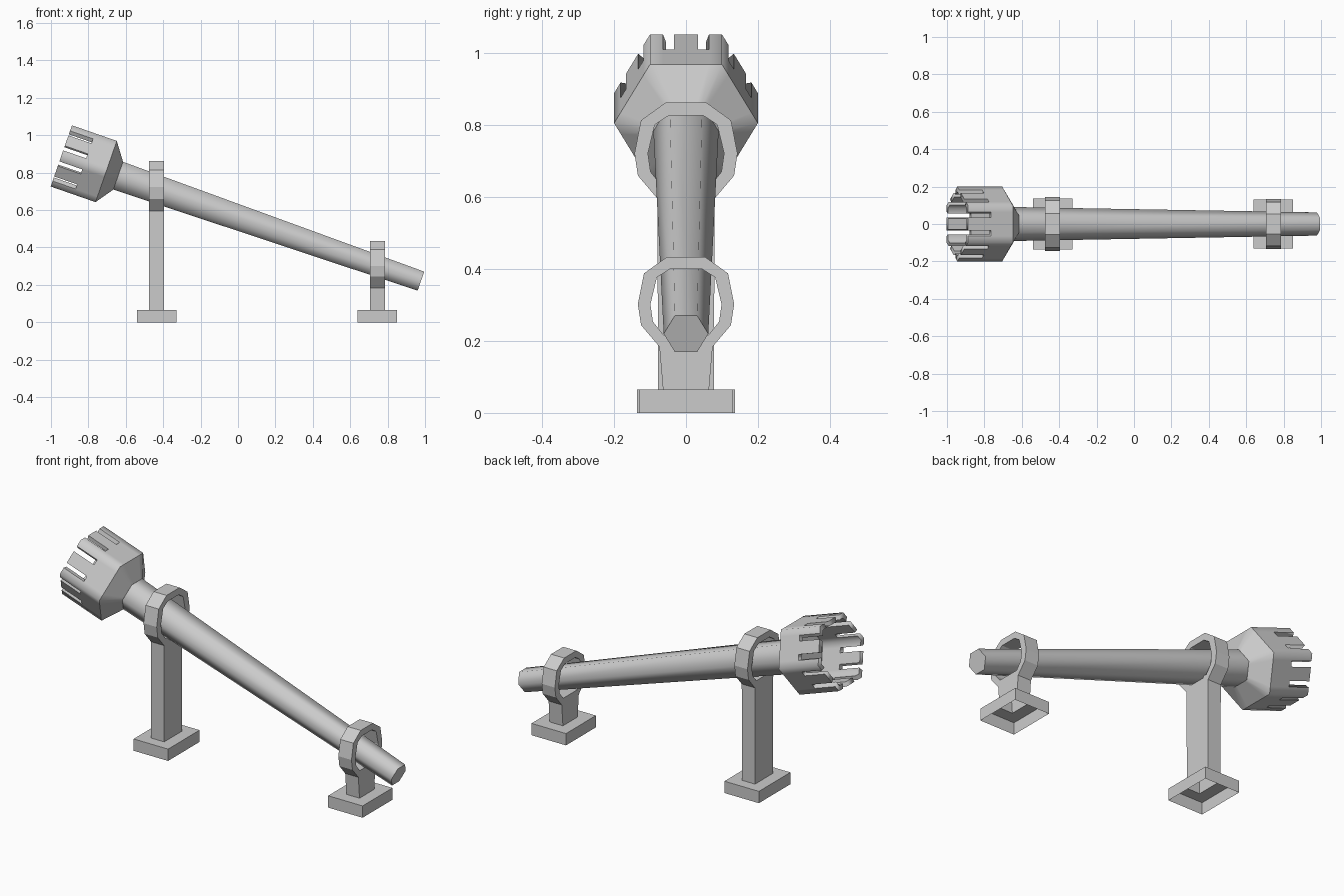
import bpy, bmesh
from math import radians, cos, sin
from mathutils import Vector

if "Cube" in bpy.data.objects:
    bpy.data.objects.remove(bpy.data.objects["Cube"])

TILT = radians(19.2)
START = Vector((0.978, 0, 0.22))
AXIS = Vector((-cos(TILT), 0, sin(TILT)))
UP = Vector((sin(TILT), 0, cos(TILT)))
SIDE = Vector((0, 1, 0))


def finish(bm, name, smooth=False):
    bmesh.ops.recalc_face_normals(bm, faces=bm.faces)
    for f in bm.faces:
        f.smooth = smooth
    mesh = bpy.data.meshes.new(name)
    bm.to_mesh(mesh)
    bm.free()
    ob = bpy.data.objects.new(name, mesh)
    bpy.context.collection.objects.link(ob)
    return ob


def hex_loop(bm, t, r, cuts=(0,)):
    """Hexagonal loop across the tilted axis, each side split at the given fractions."""
    corners = [SIDE * cos(radians(60 * i)) + UP * sin(radians(60 * i)) for i in range(6)]
    return [bm.verts.new(START + AXIS * t + corners[i].lerp(corners[(i + 1) % 6], c) * r)
            for i in range(6) for c in cuts]


def bridge(bm, a, b, skip=()):
    n = len(a)
    return [bm.faces.new((a[i], a[(i + 1) % n], b[(i + 1) % n], b[i]))
            for i in range(n) if i not in skip]


def sharpen(bm, *loops):
    for lp in loops:
        for i, v in enumerate(lp):
            e = bm.edges.get((v, lp[(i + 1) % len(lp)]))
            if e:
                e.smooth = False


# tapered six-sided shaft
bm = bmesh.new()
low, high = hex_loop(bm, 0, 0.062), hex_loop(bm, 1.73, 0.091)
bridge(bm, low, high)
bm.faces.new(low)
bm.faces.new(high)
sharpen(bm, low, high)
finish(bm, "shaft", True)

# flared hollow head with notched rim
bm = bmesh.new()
CUTS = (0, 0.18, 0.33, 0.67, 0.82)
neck, ring, base, tip, tip_in, base_in, floor = [
    hex_loop(bm, t, r, CUTS) for t, r in
    ((1.714, 0.091), (1.782, 0.2), (1.906, 0.2), (2.036, 0.2),
     (2.036, 0.172), (1.906, 0.172), (1.79, 0.172))]
gaps = [i for i in range(30) if i % 5 in (1, 3)]
bridge(bm, neck, ring)
bridge(bm, ring, base)
bridge(bm, base, tip, gaps)
bridge(bm, tip, tip_in, gaps)
bridge(bm, tip_in, base_in, gaps)
bridge(bm, base_in, floor)
bm.faces.new(floor)
bm.faces.new(neck)
for i in gaps:
    j = (i + 1) % 30
    bm.faces.new((base[i], base[j], base_in[j], base_in[i]))
    for k in (i, j):
        bm.faces.new((base[k], tip[k], tip_in[k], base_in[k]))
        for a, b in ((base, tip), (tip_in, base_in)):
            bm.edges.get((a[k], b[k])).smooth = False
    for lp in (base, base_in):
        bm.edges.get((lp[i], lp[j])).smooth = False
sharpen(bm, neck, ring, tip, tip_in, floor)
finish(bm, "flared_head", True)

# ring profiles as (y, z from ring centre), right half from top down
OUTER = [(0.053, 0.132), (0.117, 0.086), (0.134, 0), (0.125, -0.058), (0.074, -0.118)]
INNER = [(0.045, 0.098), (0.081, 0.075), (0.099, 0), (0.092, -0.048), (0.062, -0.086)]


def support(name, x, cz, scale, foot, base_y):
    bm = bmesh.new()

    def profile(pts, px):
        pts = pts + [(-y, z) for y, z in reversed(pts)]
        return [bm.verts.new((px, y * scale, cz + z * scale)) for y, z in pts]

    def rect(hx, hy, z):
        return [bm.verts.new((x + a * hx, b * hy, z))
                for a, b in ((-1, 1), (-1, -1), (1, -1), (1, 1))]

    # ring around the shaft
    o0, o1 = profile(OUTER, x - 0.04), profile(OUTER, x + 0.04)
    i0, i1 = profile(INNER, x - 0.04), profile(INNER, x + 0.04)
    bridge(bm, o0, i0)
    bridge(bm, o1, i1)
    bridge(bm, i0, i1)
    bridge(bm, o0, o1, skip=(4,))
    # post widening into an open-bottomed base
    top = [o0[4], o0[5], o1[5], o1[4]]
    for lp in (rect(0.04, foot, 0.065), rect(0.105, base_y, 0.065), rect(0.105, base_y, 0)):
        bridge(bm, top, lp)
        top = lp
    finish(bm, name)


support("tall_support", -0.435, 0.722, 1.07, 0.078, 0.137)
support("short_support", 0.745, 0.302, 1.0, 0.064, 0.13)
